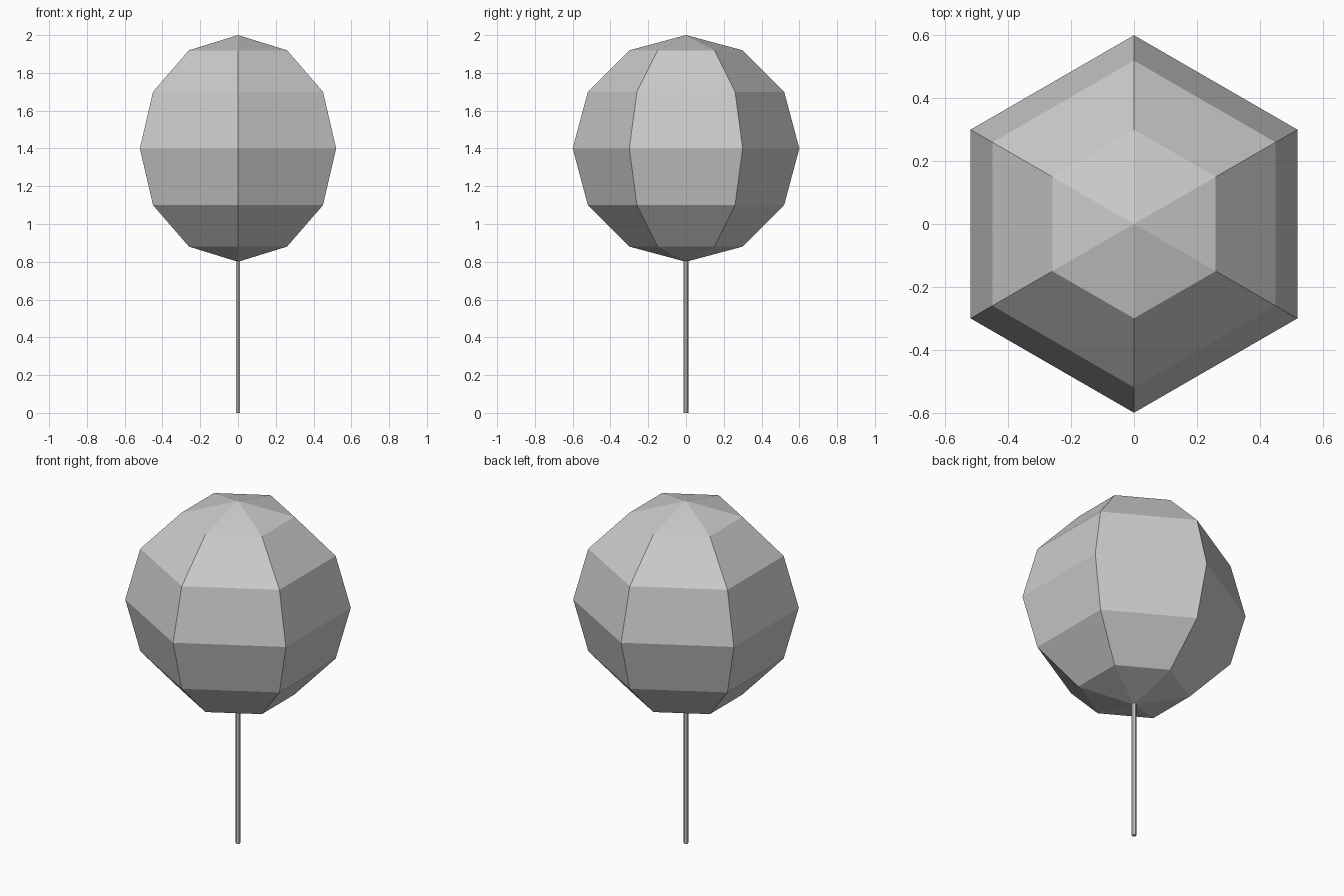
import bpy
import bmesh
from math import sin, cos, pi

default = bpy.data.objects.get("Cube")
if default:
    bpy.data.objects.remove(default, do_unlink=True)

SIDES = 6
RADIUS = 0.6
CENTRE = 1.4
POLE_RADIUS = 0.013


def make_material(name, colour):
    mat = bpy.data.materials.new(name)
    mat.use_nodes = True
    mat.diffuse_color = colour
    mat.node_tree.nodes["Principled BSDF"].inputs["Base Color"].default_value = colour
    return mat


def lathe(name, profile, mat):
    """Turn a (radius, height) profile into a flat-faced six-sided solid."""
    bm = bmesh.new()
    rings = []
    for r, z in profile:
        angles = [pi / 2 + 2 * pi * i / SIDES for i in range(SIDES)]
        rings.append([bm.verts.new((r * cos(a), r * sin(a), z)) for a in angles])
    for low, high in zip(rings, rings[1:]):
        for i in range(SIDES):
            j = (i + 1) % SIDES
            bm.faces.new((low[i], low[j], high[j], high[i]))
    bm.faces.new(reversed(rings[0]))
    bm.faces.new(rings[-1])
    # Merge the points that meet on the axis
    bmesh.ops.remove_doubles(bm, verts=bm.verts, dist=0.0001)
    bmesh.ops.recalc_face_normals(bm, faces=bm.faces)
    mesh = bpy.data.meshes.new(name)
    bm.to_mesh(mesh)
    bm.free()
    mesh.materials.append(mat)
    obj = bpy.data.objects.new(name, mesh)
    bpy.context.collection.objects.link(obj)
    return obj


grey = make_material("light grey", (0.6, 0.6, 0.6, 1))

# Faceted ball
arc = [pi * k / SIDES for k in range(SIDES + 1)]
lathe("ball", [(RADIUS * sin(t), CENTRE - RADIUS * cos(t)) for t in arc], grey)

# Thin pole, running just into the ball
lathe("pole", [(POLE_RADIUS, 0), (POLE_RADIUS, CENTRE - RADIUS + 0.01)], grey)
